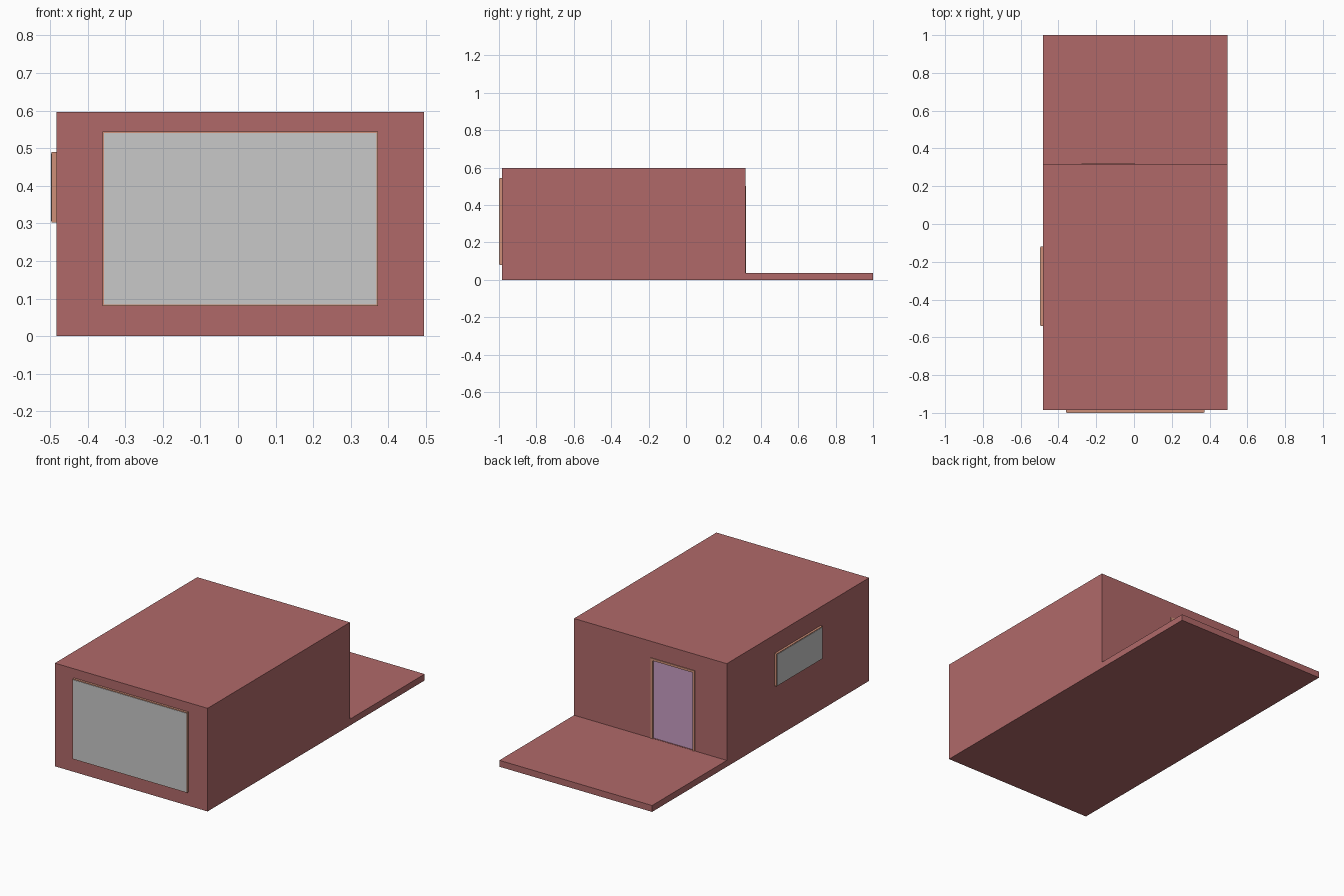
import bpy, bmesh

if "Cube" in bpy.data.objects:
    bpy.data.objects.remove(bpy.data.objects["Cube"])

def mat(name, rgb):
    m = bpy.data.materials.new(name)
    m.diffuse_color = (*rgb, 1)
    m.use_nodes = True
    m.node_tree.nodes["Principled BSDF"].inputs["Base Color"].default_value = m.diffuse_color
    return m

BRICK = mat("brick_red", (0.434, 0.141, 0.141))
TAN = mat("tan_frame", (0.624, 0.279, 0.188))
GLASS = mat("grey_glass", (0.578, 0.578, 0.578))
LILAC = mat("lilac_door", (0.578, 0.342, 0.552))

def finish(name, bm, material):
    bmesh.ops.recalc_face_normals(bm, faces=bm.faces)
    me = bpy.data.meshes.new(name)
    bm.to_mesh(me)
    bm.free()
    me.materials.append(material)
    ob = bpy.data.objects.new(name, me)
    bpy.context.collection.objects.link(ob)
    return ob

def box(name, lo, hi, material):
    bm = bmesh.new()
    bmesh.ops.create_cube(bm, size=1)
    for v in bm.verts:
        v.co = [(a + b) / 2 + c * (b - a) for a, b, c in zip(lo, hi, v.co)]
    return finish(name, bm, material)

X0, X1 = -0.483, 0.495      # side walls
WALL = 0.317                # back wall
DECK = 0.037                # terrace height

# house and terrace: one L-shaped profile pulled across x
bm = bmesh.new()
profile = [(-0.985, 0), (1, 0), (1, DECK), (WALL, DECK), (WALL, 0.597), (-0.985, 0.597)]
face = bm.faces.new([bm.verts.new((X0, y, z)) for y, z in profile])
ext = bmesh.ops.extrude_face_region(bm, geom=[face])
bmesh.ops.translate(bm, vec=(X1 - X0, 0, 0),
                    verts=[g for g in ext["geom"] if isinstance(g, bmesh.types.BMVert)])
house = finish("house_body", bm, BRICK)

# shallow doorway pocket
D0, D1, DTOP, RIM = -0.278, 0.004, 0.502, 0.013
cutter = box("doorway_cutter", (D0, WALL - 0.02, DECK + 0.001), (D1, WALL + 0.05, DTOP), BRICK)
cutter.hide_render = True
cutter.hide_viewport = True
mod = house.modifiers.new("doorway", 'BOOLEAN')
mod.operation = 'DIFFERENCE'
mod.solver = 'EXACT'
mod.object = cutter

# door frame and recessed door
FY = (WALL - 0.02, WALL + 0.004)
for side, a in (("left", D0), ("right", D1 - RIM)):
    box("door_jamb_" + side, (a, FY[0], DECK), (a + RIM, FY[1], DTOP), TAN)
box("door_lintel", (D0 + RIM, FY[0], DTOP - RIM), (D1 - RIM, FY[1], DTOP), TAN)
box("door_panel", (D0 + RIM, FY[0], DECK), (D1 - RIM, WALL - 0.006, DTOP - RIM), LILAC)

# windows: tan casing with a slim glass plate on its face
E = 0.004
box("front_window_casing", (-0.36, -0.998, 0.08), (0.373, -0.98, 0.544), TAN)
box("front_window_glass", (-0.36 + E, -1.0, 0.08 + E), (0.373 - E, -0.996, 0.544 - E), GLASS)
box("side_window_casing", (-0.496, -0.54, 0.302), (-0.478, -0.12, 0.49), TAN)
box("side_window_glass", (-0.498, -0.54 + E, 0.302 + E), (-0.494, -0.12 - E, 0.49 - E), GLASS)
